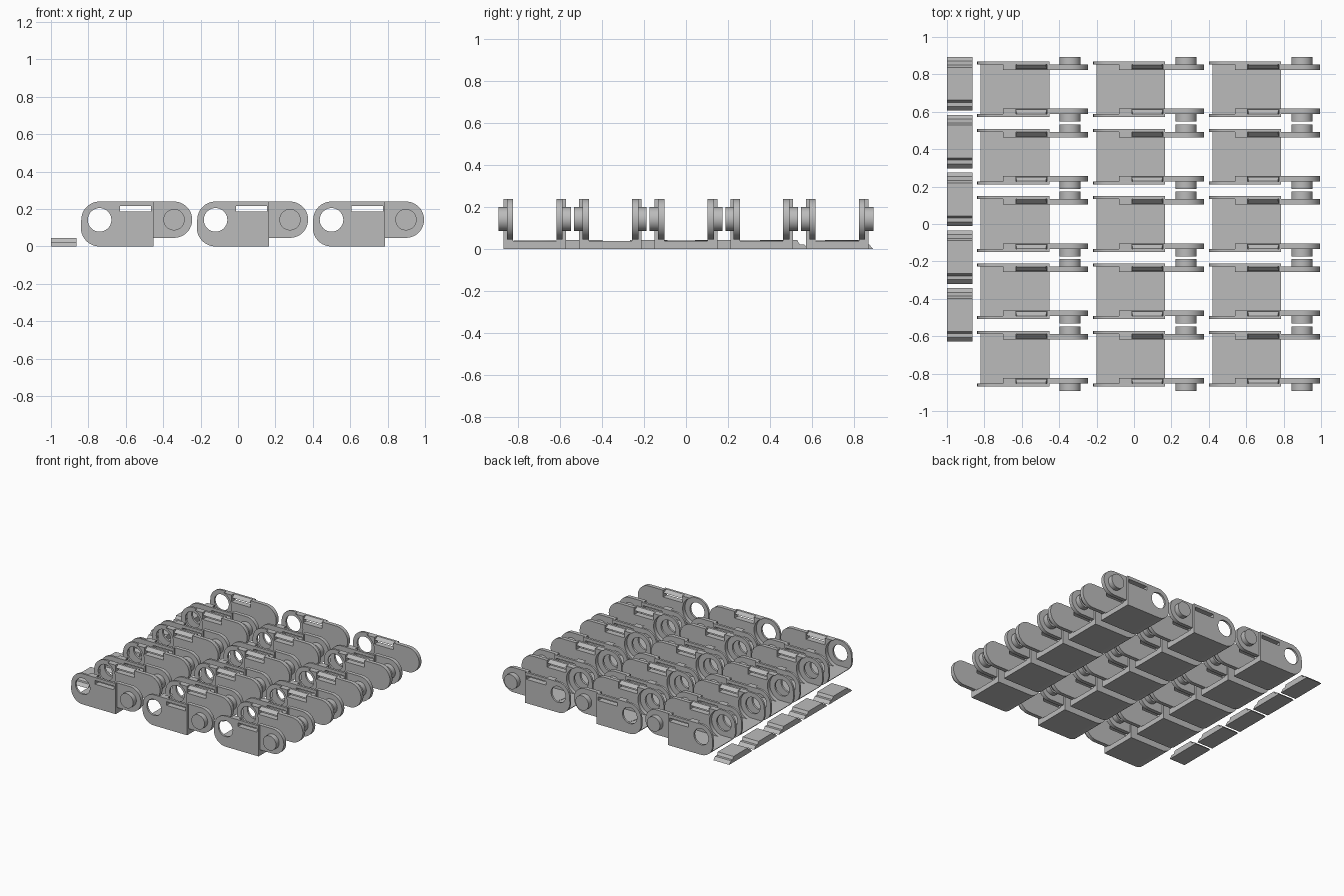
import bpy, bmesh, math

if "Cube" in bpy.data.objects:
    bpy.data.objects.remove(bpy.data.objects["Cube"])

grey = bpy.data.materials.new("plain_grey")
grey.diffuse_color = (0.5, 0.5, 0.5, 1)
grey.use_nodes = True
grey.node_tree.nodes["Principled BSDF"].inputs["Base Color"].default_value = grey.diffuse_color

# Link side-profile dimensions (x from the link's left end, z up)
R, HOLE, PIN = 0.1, (0.10, 0.142), (0.498, 0.143)
BODY_END, TOP, FLOOR = 0.387, 0.24, 0.04
SLOT_X0, SLOT_X1, SLOT_Z0, SLOT_Z1 = 0.208, 0.374, 0.187, 0.216
Y_IN, Y_MID, Y_OUT, Y_PIN = 0.103, 0.133, 0.149, 0.173


def arc(c, r, a0, a1, n=16):
    """Points on an arc, angles in degrees."""
    return [(c[0] + r * math.cos(math.radians(a0 + (a1 - a0) * i / n)),
             c[1] + r * math.sin(math.radians(a0 + (a1 - a0) * i / n))) for i in range(n + 1)]


def circle(c, r, n=40):
    return arc(c, r, 0, 360, n)[:-1]


def finish(bm, name):
    bmesh.ops.remove_doubles(bm, verts=bm.verts, dist=1e-5)
    bmesh.ops.recalc_face_normals(bm, faces=bm.faces)
    me = bpy.data.meshes.new(name)
    bm.to_mesh(me)
    bm.free()
    me.materials.append(grey)
    me.shade_smooth()
    me.set_sharp_from_angle(angle=math.radians(30))
    return me


def slab(name, loops, thickness):
    """Filled outline with holes, drawn in x-z and extruded evenly along y."""
    cu = bpy.data.curves.new(name, 'CURVE')
    cu.dimensions, cu.fill_mode, cu.extrude = '2D', 'BOTH', thickness / 2
    for pts in loops:
        sp = cu.splines.new('POLY')
        sp.points.add(len(pts) - 1)
        for p, (x, z) in zip(sp.points, pts):
            p.co = (x, z, 0, 1)
        sp.use_cyclic_u = True
    ob = bpy.data.objects.new(name, cu)
    bpy.context.collection.objects.link(ob)
    dg = bpy.context.evaluated_depsgraph_get()
    tmp = bpy.data.meshes.new_from_object(ob.evaluated_get(dg))
    bm = bmesh.new()
    bm.from_mesh(tmp)
    for v in bm.verts:
        v.co = (v.co.x, -v.co.z, v.co.y)
    bpy.data.objects.remove(ob)
    bpy.data.curves.remove(cu)
    bpy.data.meshes.remove(tmp)
    return finish(bm, name)


def place(name, me, x, y, z=0):
    ob = bpy.data.objects.new(name, me)
    ob.location = (x, y, z)
    bpy.context.collection.objects.link(ob)


def ramp(side):
    """Sloped lead-in above the slot on the inner face of a wall."""
    bm = bmesh.new()
    ends = []
    for x, inset in ((SLOT_X0, 0.006), (SLOT_X1, -0.006)):
        ends.append([bm.verts.new(p) for p in (
            (x, side * Y_MID, SLOT_Z1), (x, side * (Y_IN + 0.006), SLOT_Z1),
            (x + inset, side * (Y_MID - 0.002), TOP), (x + inset, side * Y_MID, TOP))])
    a, b = ends
    bm.faces.new(a)
    bm.faces.new(b)
    for i in range(4):
        j = (i + 1) % 4
        bm.faces.new((a[i], a[j], b[j], b[i]))
    return finish(bm, "slot_ramp")


# Outer wall: rounded front end, round hole, clip slot
outer = slab("outer_wall", [
    arc(HOLE, R - 0.002, 90, 180) + arc((R, R), R, 180, 270) + [(BODY_END, 0), (BODY_END, TOP)],
    circle(HOLE, 0.063),
    [(SLOT_X0, SLOT_Z0), (SLOT_X1, SLOT_Z0), (SLOT_X1, SLOT_Z1), (SLOT_X0, SLOT_Z1)],
], Y_OUT - Y_MID)

# Inner wall: hollow around the hole, notch at the slot, rounded rear ear
RC = 0.106
a0 = math.degrees(math.asin((FLOOR - HOLE[1]) / RC))
a1 = math.degrees(math.asin((TOP - HOLE[1]) / RC))
inner = slab("inner_wall", [
    arc(HOLE, RC, a0, a1)
    + [(SLOT_X0, TOP), (SLOT_X0, SLOT_Z0), (SLOT_X1, SLOT_Z0), (SLOT_X1, TOP)]
    + arc(PIN, TOP - PIN[1], 90, -90, 24)
    + [(BODY_END, PIN[1] * 2 - TOP), (BODY_END, FLOOR)]], Y_MID - Y_IN)

# Floor between the walls, following the rounded front corner
a_floor = 180 + math.degrees(math.asin((R - FLOOR) / R))
floor = slab("floor", [arc((R, R), R, a_floor, 270, 8)
                       + [(BODY_END, 0), (BODY_END, FLOOR)]], 2 * Y_MID)
pin = slab("pin", [circle(PIN, 0.057)], Y_PIN - Y_MID)
ramps = {s: ramp(s) for s in (-1, 1)}

# Thin round pad on some floors
bm = bmesh.new()
bmesh.ops.create_cone(bm, cap_ends=True, segments=48, radius1=0.102, radius2=0.102, depth=0.004)
pad = finish(bm, "floor_pad")
PADS = {(1, 0), (2, 0), (1, 1), (2, 1), (2, 2), (1, 4)}

# Grid of links
for col, x in enumerate((-0.84, -0.22, 0.40)):
    for row in range(5):
        y = 0.72 - 0.36 * row
        place("floor", floor, x, y)
        for s in (-1, 1):
            place("outer_wall", outer, x, y + s * (Y_OUT + Y_MID) / 2)
            place("inner_wall", inner, x, y + s * (Y_MID + Y_IN) / 2)
            place("pin", pin, x, y + s * (Y_PIN + Y_MID) / 2)
            place("slot_ramp", ramps[s], x, y)
        if (col, row) in PADS:
            place("floor_pad", pad, x + 0.252, y, FLOOR)

# Row of stepped clips along the left edge
half = [(0.143, 0), (0.121, 0.023), (0.1, 0.023), (0.088, 0.045)]
clip = slab("clip", [half + [(-u, z) for u, z in reversed(half)]], 0.137)
for i in range(5):
    place("clip", clip, -0.9315, 0.75 - 0.309 * i)
    bpy.context.collection.objects[-1].rotation_euler.z = math.pi / 2
